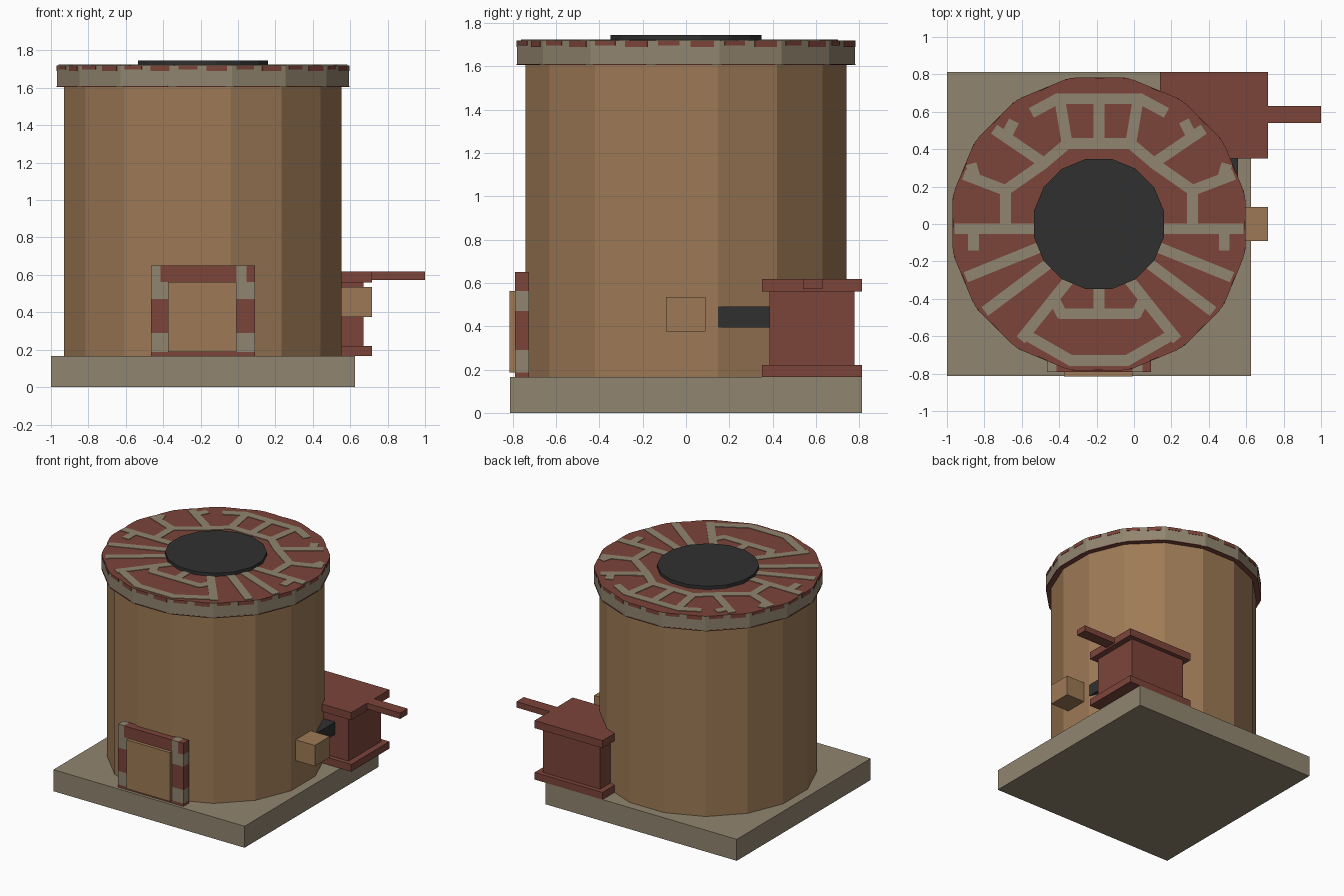
import bpy, bmesh, math
from mathutils import Matrix, Vector

cube = bpy.data.objects.get("Cube")
if cube:
    bpy.data.objects.remove(cube, do_unlink=True)


def material(name, rgb):
    m = bpy.data.materials.new(name)
    m.use_nodes = True
    m.diffuse_color = (*rgb, 1)
    m.node_tree.nodes["Principled BSDF"].inputs["Base Color"].default_value = (*rgb, 1)
    return m


CLAY = material("clay_brown", (0.34, 0.195, 0.092))
STONE = material("stone_grey", (0.285, 0.235, 0.16))
BRICK = material("brick_red", (0.20, 0.058, 0.042))
IRON = material("dark_iron", (0.03, 0.03, 0.03))

CX = -0.1875   # centre line of the round oven
SIDES = 16


def finish(name, bm, *mats):
    mesh = bpy.data.meshes.new(name)
    bm.to_mesh(mesh)
    bm.free()
    for m in mats:
        mesh.materials.append(m)
    obj = bpy.data.objects.new(name, mesh)
    bpy.context.collection.objects.link(obj)
    return obj


def add_box(bm, x, y, z):
    size = Vector((x[1] - x[0], y[1] - y[0], z[1] - z[0]))
    mid = Vector((sum(x), sum(y), sum(z))) / 2
    bmesh.ops.create_cube(bm, size=1, matrix=Matrix.Translation(mid) @ Matrix.Diagonal((*size, 1)))


def box(name, mat, x, y, z):
    bm = bmesh.new()
    add_box(bm, x, y, z)
    return finish(name, bm, mat)


def drum(name, apothem, z0, z1, *mats):
    """Upright prism with a flat facet towards each axis."""
    bm = bmesh.new()
    r = apothem / math.cos(math.pi / SIDES)
    place = Matrix.Translation((CX, 0, (z0 + z1) / 2)) @ Matrix.Rotation(math.pi / SIDES, 4, 'Z')
    bmesh.ops.create_cone(bm, cap_ends=True, segments=SIDES, radius1=r, radius2=r,
                          depth=z1 - z0, matrix=place)
    bm.normal_update()
    if len(mats) > 1:
        for f in bm.faces:
            f.material_index = 0 if abs(f.normal.z) > 0.5 else 1
    return finish(name, bm, *mats)


# Base and round body
box("base_slab", STONE, (-1, 0.625), (-0.8125, 0.8125), (0, 0.165))
drum("oven_body", 0.742, 0.165, 1.61, CLAY)
drum("lid", 0.78, 1.605, 1.72, BRICK, STONE)
drum("vent_cover", 0.348, 1.72, 1.745, IRON)

# Brick patches round the rim of the lid
bm = bmesh.new()
for i in range(SIDES):
    spin = Matrix.Translation((CX, 0, 0)) @ Matrix.Rotation(math.tau * i / SIDES, 4, 'Z')
    for y0, y1, z0, z1 in ((-0.13, -0.03, 1.697, 1.72), (0.02, 0.13, 1.69, 1.72),
                           (-0.14, 0.12, 1.605, 1.611)):
        size = Matrix.Diagonal((0.006, y1 - y0, z1 - z0, 1))
        mid = Matrix.Translation((0.78, (y0 + y1) / 2, (z0 + z1) / 2))
        bmesh.ops.create_cube(bm, size=1, matrix=spin @ mid @ size)
finish("rim_bricks", bm, BRICK)

# Mortar lines on the lid, one half drawn and mirrored
LINES = [
    [(0.34, -0.025), (0.76, -0.025)], [(0.67, -0.03), (0.67, -0.13)],
    [(0.5, 0), (0.5, 0.18), (0.3, 0.32), (0.17, 0.43), (0, 0.43)],
    [(0, 0.67), (0.22, 0.67), (0.35, 0.6)],
    [(0, 0.43), (0, 0.67)], [(0.17, 0.43), (0.21, 0.67)],
    [(0.3, 0.33), (0.55, 0.5)], [(0.5, 0.18), (0.71, 0.26)],
    [(0.5, 0.46), (0.46, 0.54)], [(0.66, 0.24), (0.68, 0.31)],
    [(0.33, -0.13), (0.7, -0.28)], [(0.28, -0.22), (0.6, -0.46)],
    [(0.17, -0.31), (0.41, -0.61)], [(0, -0.34), (0, -0.47)],
    [(0, -0.48), (0.2, -0.48), (0.23, -0.42)],
    [(0, -0.73), (0.15, -0.73), (0.36, -0.61)],
]
bm = bmesh.new()
for line in LINES:
    for a, b in zip(line, line[1:]):
        for side in (1, -1):
            p, q = Vector((a[0] * side, a[1], 0)), Vector((b[0] * side, b[1], 0))
            d = q - p
            mid = (p + q) / 2 + Vector((CX, 0, 1.721))
            bmesh.ops.create_cube(bm, size=1, matrix=Matrix.Translation(mid)
                                  @ Matrix.Rotation(math.atan2(d.y, d.x), 4, 'Z')
                                  @ Matrix.Diagonal((d.length + 0.025, 0.058, 0.006, 1)))
finish("lid_mortar", bm, STONE)

# Door and its brick surround
FRAME_Y = (-0.79, -0.725)
box("door", CLAY, (-0.375, -0.008), (-0.815, -0.73), (0.187, 0.562))
box("door_sill", BRICK, (-0.375, -0.008), FRAME_Y, (0.165, 0.187))
box("door_lintel", BRICK, (-0.415, -0.008), FRAME_Y, (0.562, 0.65))
for side, inner, outer in (("right", -0.375, -0.465), ("left", -0.008, 0.09)):
    x = tuple(sorted((inner, outer)))
    for part, mat, z in (("foot", BRICK, (0.165, 0.187)), ("low_stone", STONE, (0.187, 0.29)),
                         ("brick", BRICK, (0.29, 0.47)), ("high_stone", STONE, (0.47, 0.562))):
        box(f"{side}_post_{part}", mat, x, FRAME_Y, z)
box("right_corner_stone", STONE, (-0.465, -0.415), FRAME_Y, (0.562, 0.65))
box("left_corner_stone", STONE, (-0.008, 0.045), FRAME_Y, (0.562, 0.65))
box("left_corner_brick", BRICK, (0.045, 0.09), FRAME_Y, (0.562, 0.65))

# Side block
box("side_block", CLAY, (0.5, 0.717), (-0.092, 0.09), (0.375, 0.535))

# Bellows with nozzle and handle
box("bellows_bottom", BRICK, (0.14, 0.717), (0.35, 0.8125), (0.165, 0.22))
box("bellows_body", BRICK, (0.185, 0.67), (0.385, 0.778), (0.22, 0.56))
box("bellows_top", BRICK, (0.14, 0.717), (0.35, 0.8125), (0.56, 0.618))
box("bellows_handle", BRICK, (0.7, 1.0), (0.54, 0.63), (0.573, 0.618))
box("bellows_nozzle", IRON, (0.43, 0.556), (0.148, 0.4), (0.395, 0.49))
